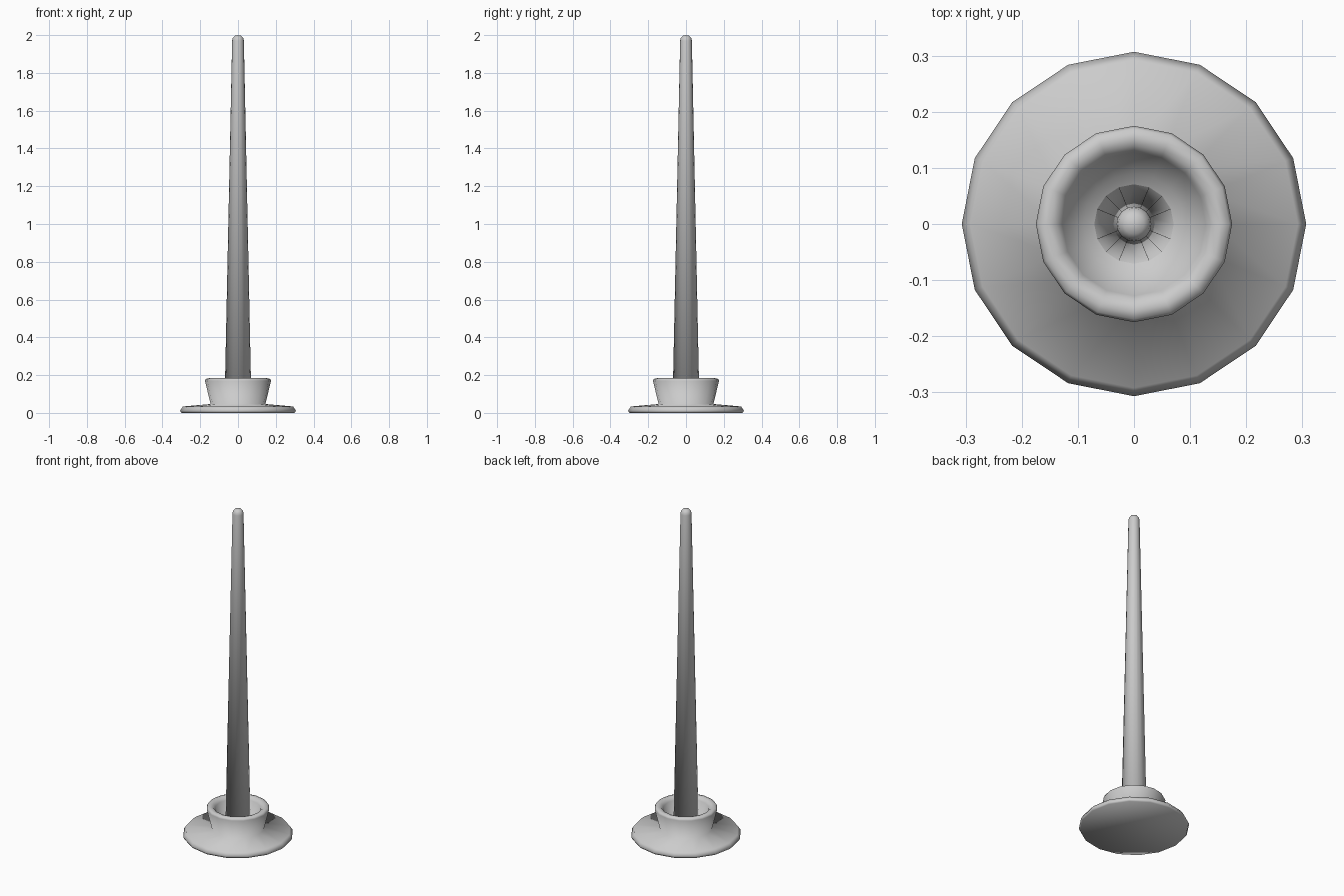
import bpy
import bmesh
import math

if "Cube" in bpy.data.objects:
    bpy.data.objects.remove(bpy.data.objects["Cube"])

SIDES = 16

grey = bpy.data.materials.new("light_grey")
grey.diffuse_color = (0.6, 0.6, 0.6, 1.0)
grey.use_nodes = True
grey.node_tree.nodes["Principled BSDF"].inputs["Base Color"].default_value = grey.diffuse_color


def lathe(name, profile):
    """Spin (radius, height) points, listed bottom to top, round the z axis."""
    bm = bmesh.new()
    rings = []
    for r, z in profile:
        if r == 0:
            rings.append([bm.verts.new((0, 0, z))] * SIDES)
        else:
            rings.append([bm.verts.new((r * math.cos(math.tau * i / SIDES),
                                        r * math.sin(math.tau * i / SIDES), z))
                          for i in range(SIDES)])
    for low, high in zip(rings, rings[1:]):
        for i in range(SIDES):
            j = (i + 1) % SIDES
            corners = dict.fromkeys((low[i], low[j], high[j], high[i]))
            bm.faces.new(list(corners))
    # Close the underside
    bm.faces.new(rings[0][::-1])
    for face in bm.faces:
        face.smooth = True
    bmesh.ops.recalc_face_normals(bm, faces=bm.faces)
    mesh = bpy.data.meshes.new(name)
    bm.to_mesh(mesh)
    bm.free()
    mesh.materials.append(grey)
    obj = bpy.data.objects.new(name, mesh)
    bpy.context.collection.objects.link(obj)
    return obj


# Round foot flowing up into a flared, hollow cup with a rounded rim
lathe("foot_and_cup", [
    (0.300, 0.0), (0.307, 0.012), (0.292, 0.034), (0.145, 0.047),
    (0.175, 0.170), (0.170, 0.180), (0.155, 0.184), (0.140, 0.180),
    (0.128, 0.165), (0.090, 0.060), (0.0, 0.060),
])

# Tall tapering stick with a domed tip
lathe("tapered_stick", [
    (0.071, 0.055), (0.031, 1.970), (0.028, 1.985), (0.018, 1.996), (0.0, 2.0),
])
